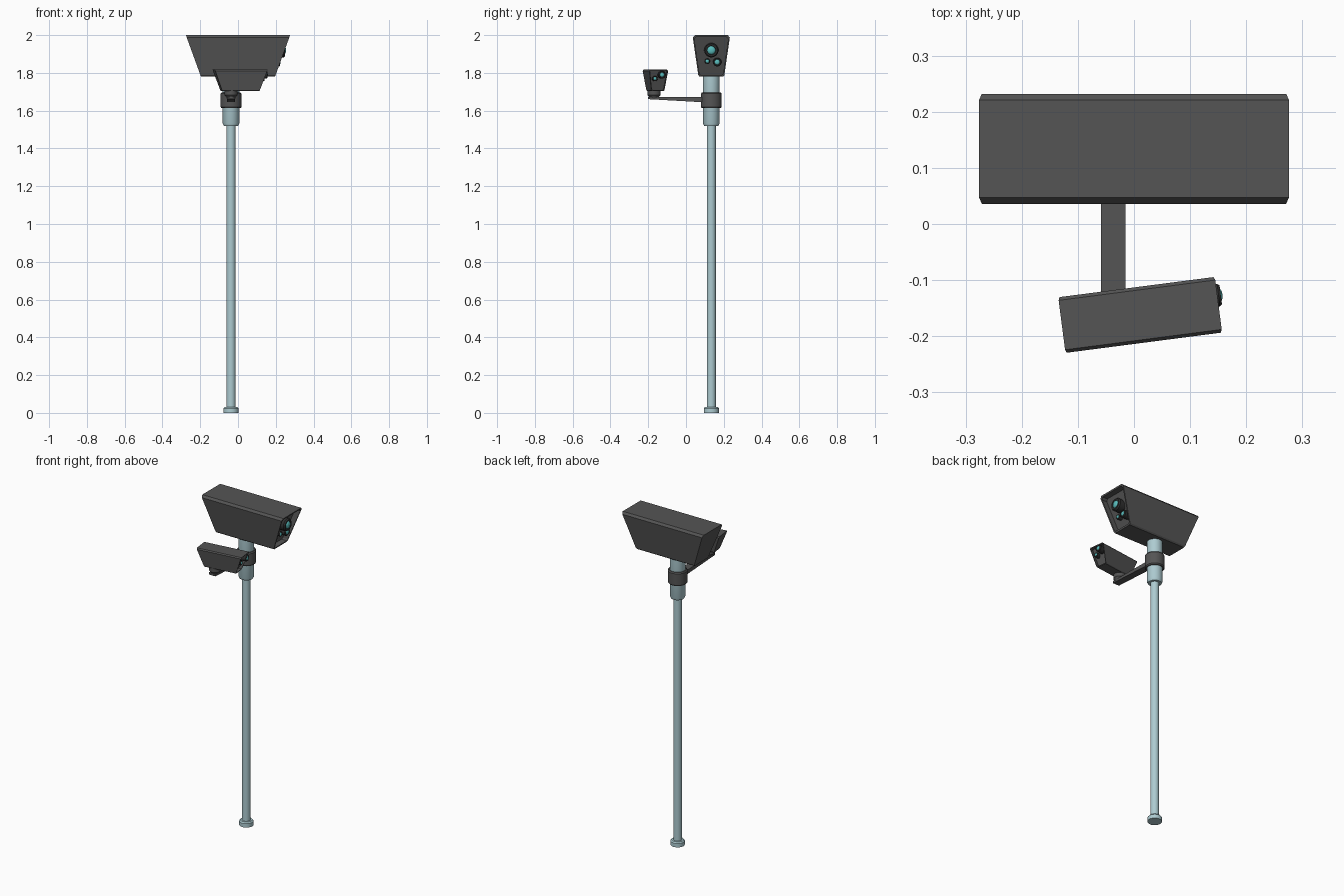
import bpy, bmesh, math
from mathutils import Matrix, Vector

if "Cube" in bpy.data.objects:
    bpy.data.objects.remove(bpy.data.objects["Cube"])

def mat(name, c):
    m = bpy.data.materials.new(name)
    m.diffuse_color = (*c, 1)
    m.use_nodes = True
    m.node_tree.nodes["Principled BSDF"].inputs["Base Color"].default_value = m.diffuse_color
    return m

DARK = mat("dark_casing", (0.09, 0.09, 0.09))
BLACK = mat("black_ring", (0.03, 0.03, 0.03))
STEEL = mat("pale_blue_metal", (0.42, 0.60, 0.64))
GLASS = mat("teal_glass", (0.10, 0.50, 0.50))

def make(name, verts, faces, material, smooth=False, matrix=Matrix()):
    me = bpy.data.meshes.new(name)
    me.from_pydata(verts, [], faces)
    bm = bmesh.new()
    bm.from_mesh(me)
    bmesh.ops.recalc_face_normals(bm, faces=bm.faces)
    bm.to_mesh(me)
    bm.free()
    me.materials.append(material)
    ob = bpy.data.objects.new(name, me)
    bpy.context.collection.objects.link(ob)
    ob.matrix_world = matrix
    if smooth:
        bpy.ops.object.select_all(action='DESELECT')
        ob.select_set(True)
        bpy.context.view_layer.objects.active = ob
        bpy.ops.object.shade_smooth_by_angle(angle=math.radians(35))
    return ob

def loft(rings):
    """Closed skin through equal-sized rings, capped at both ends."""
    n = len(rings[0])
    verts = [v for r in rings for v in r]
    faces = [(k*n+i, k*n+(i+1) % n, (k+1)*n+(i+1) % n, (k+1)*n+i)
             for k in range(len(rings)-1) for i in range(n)]
    faces += [tuple(range(n)), tuple(range((len(rings)-1)*n, len(rings)*n))]
    return verts, faces

def lathe(name, profile, material, matrix, n=32):
    """Revolve (radius, height) points about local z."""
    rings = [[(r*math.cos(2*math.pi*i/n), r*math.sin(2*math.pi*i/n), z)
              for i in range(n)] for r, z in profile]
    return make(name, *loft(rings), material, True, matrix)

def housing(name, s, matrix):
    """Tapered hood with slanted ends and a recessed front, base at local z=0."""
    half = [(0.062, 0), (0.069, 0.008), (0.098, 0.207), (0.087, 0.22)]
    sec = half + [(-y, z) for y, z in reversed(half)]
    end = lambda z: 0.196 + z / 0.22 * 0.08
    ins = [(y * 0.91, 0.11 + (z - 0.11) * 0.92) for y, z in sec]
    rings = [[(-end(z), y, z) for y, z in sec],
             [(end(z), y, z) for y, z in sec],
             [(end(z), y, z) for y, z in ins],
             [(end(z) - 0.035, y, z) for y, z in ins]]
    rings = [[tuple(s * c for c in p) for p in r] for r in rings]
    return make(name, *loft(rings), DARK, False, matrix)

def lens(name, x0, x1, y, z, r, g, matrix):
    """Black barrel along local x with a domed glass at its tip."""
    m = matrix @ Matrix.Translation((x0, y, z)) @ Matrix.Rotation(math.pi/2, 4, 'Y')
    d = x1 - x0
    lathe(name + "_barrel", [(r, 0), (r, d - 0.2*r), (r*0.85, d),
                             (g*1.1, d), (g, d - 0.1*r)], BLACK, m, 24)
    lathe(name + "_glass", [(g, d - 0.1*r), (g*0.85, d + 0.05*g),
                            (g*0.5, d + 0.2*g), (g*0.1, d + 0.25*g)], GLASS, m, 24)

PX, PY = -0.037, 0.134
pole_at = Matrix.Translation((PX, PY, 0))

# Pole with foot and upper sleeve
lathe("pole", [(0.040, 0), (0.040, 0.024), (0.034, 0.031), (0.024, 0.031), (0.024, 1.53)],
      STEEL, pole_at)
lathe("upper_sleeve", [(0.038, 1.52), (0.044, 1.533), (0.044, 1.79)], STEEL, pole_at)

# Clamp collar and side arm
lathe("clamp_collar", [(0.050, 1.613), (0.055, 1.619), (0.055, 1.690), (0.050, 1.696)],
      DARK, pole_at)
arm = [[(PX + sx*0.022, y, z) for sx, z in ((-1, lo), (1, lo), (1, hi), (-1, hi))]
       for y, lo, hi in ((0.10, 1.644, 1.671), (-0.20, 1.661, 1.673))]
make("side_arm", *loft(arm), DARK)

# Swivel under the small camera
lathe("swivel_mount", [(0.022, 1.662), (0.026, 1.674), (0.034, 1.682), (0.034, 1.710)],
      DARK, Matrix.Translation((PX, -0.169, 0)), 24)

# Large camera
big = Matrix.Translation((0, PY, 1.78))
housing("large_housing", 1.0, big)
lens("large_main_lens", 0.19, 0.249, 0, 0.14, 0.038, 0.022, big)
lens("large_second_lens", 0.17, 0.222, 0.031, 0.077, 0.023, 0.014, big)
lens("large_sensor", 0.17, 0.214, -0.021, 0.082, 0.014, 0.010, big)

# Small camera, turned slightly
small = Matrix.Translation((0.011, -0.162, 1.705)) @ Matrix.Rotation(math.radians(7.4), 4, 'Z')
housing("small_housing", 0.51, small)
lens("small_main_lens", 0.10, 0.147, 0.017, 0.085, 0.020, 0.012, small)
lens("small_second_lens", 0.09, 0.127, -0.018, 0.065, 0.014, 0.009, small)
